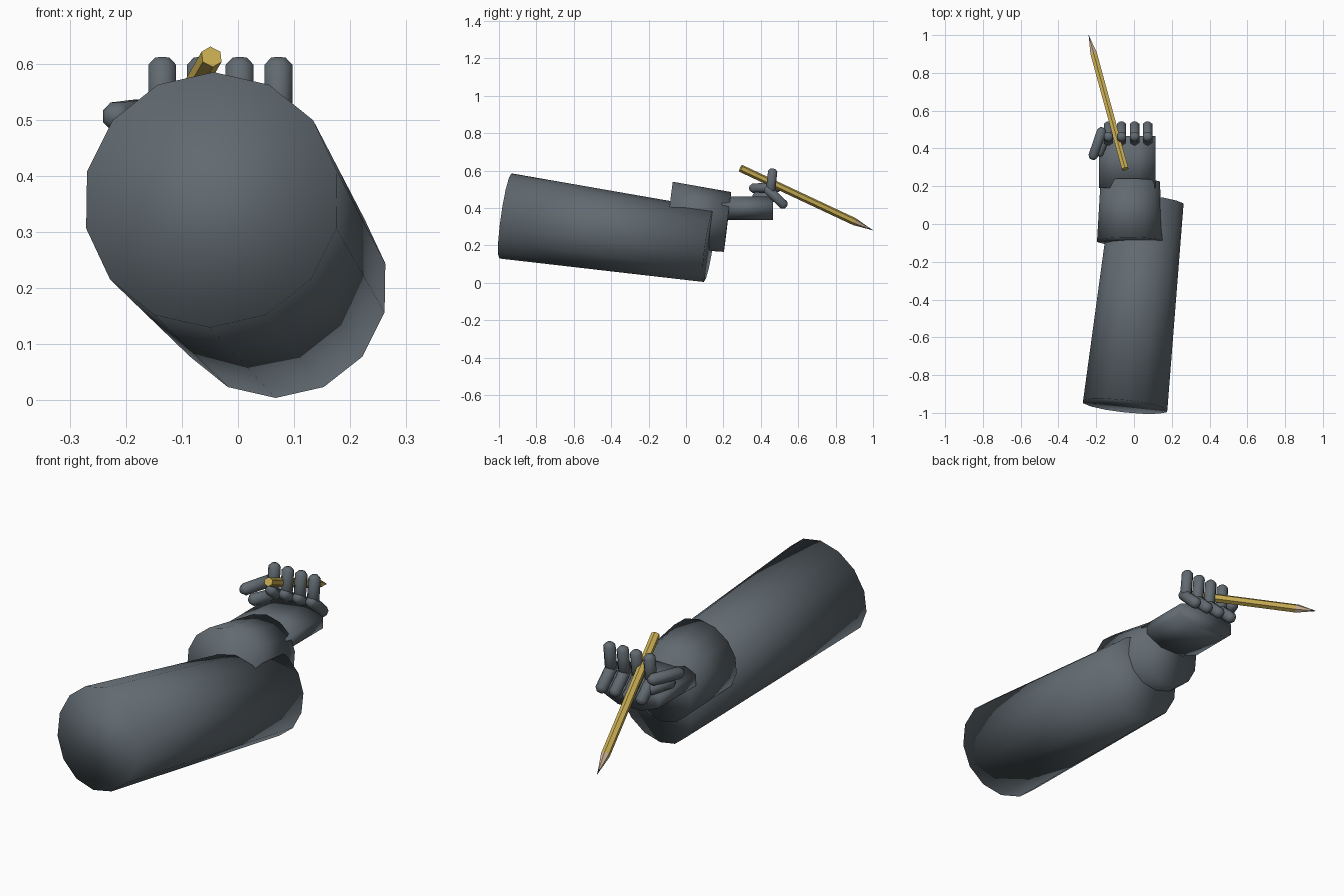
import bpy, bmesh, math
from mathutils import Vector

cube = bpy.data.objects.get("Cube")
if cube:
    bpy.data.objects.remove(cube, do_unlink=True)


def material(name, color):
    m = bpy.data.materials.new(name)
    m.use_nodes = True
    m.diffuse_color = (*color, 1)
    m.node_tree.nodes["Principled BSDF"].inputs["Base Color"].default_value = (*color, 1)
    return m


grey = material("slate grey", (0.12, 0.145, 0.165))
yellow = material("pencil yellow", (0.6, 0.43, 0.09))
wood = material("bare wood", (0.56, 0.42, 0.28))
lead = material("dark lead", (0.04, 0.04, 0.045))


def tube(name, start, end, profile, sides, mat, smooth=True, flatten=1, turn=0.0):
    """Lofted rings along an axis; profile holds (distance fraction, radius)."""
    start, end = Vector(start), Vector(end)
    axis = end - start
    side = axis.cross(Vector((0, 0, 1))).normalized()
    up = side.cross(axis).normalized()
    bm = bmesh.new()
    rings = []
    for t, r in profile:
        ring = []
        for i in range(sides):
            a = math.tau * (i + turn) / sides
            offset = up * math.cos(a) * r * flatten + side * math.sin(a) * r
            ring.append(bm.verts.new(start + axis * t + offset))
        rings.append(ring)
    for lower, upper in zip(rings, rings[1:]):
        for i in range(sides):
            j = (i + 1) % sides
            bm.faces.new((lower[i], lower[j], upper[j], upper[i]))
    bm.faces.new(rings[0])
    bm.faces.new(rings[-1])
    bmesh.ops.recalc_face_normals(bm, faces=bm.faces[:])
    for f in bm.faces:
        f.smooth = smooth
    mesh = bpy.data.meshes.new(name)
    bm.to_mesh(mesh)
    bm.free()
    mesh.materials.append(mat)
    obj = bpy.data.objects.new(name, mesh)
    bpy.context.collection.objects.link(obj)
    return obj


def bone(name, start, end):
    """Finger segment with chamfered ends."""
    tube(name, start, end, [(0, 0.014), (0.1, 0.027), (0.9, 0.027), (1, 0.014)],
         8, grey, turn=0.5)


# Arm, cuff and palm
tube("forearm", (-0.047, -0.965, 0.357), (0.07, 0.123, 0.2),
     [(0, 0.23), (1, 0.198)], 14, grey)
tube("wrist_cuff", (-0.022, -0.092, 0.363), (-0.02, 0.222, 0.325),
     [(0, 0.178), (1, 0.161)], 14, grey)
tube("palm", (-0.035, 0.19, 0.398), (-0.035, 0.465, 0.398),
     [(0, 0.162), (1, 0.162)], 8, grey, flatten=0.42, turn=0.5)

# Four curled fingers
for i in range(4):
    x = -0.135 + 0.069 * i
    bone(f"finger_base_{i + 1}", (x, 0.535, 0.405), (x, 0.425, 0.51))
    bone(f"finger_tip_{i + 1}", (x, 0.45, 0.475), (x, 0.465, 0.61))

# Thumb
bone("thumb_base", (-0.19, 0.36, 0.46), (-0.145, 0.49, 0.455))
bone("thumb_tip", (-0.223, 0.342, 0.505), (-0.165, 0.51, 0.512))

# Pencil, split along one axis
tail, point = Vector((-0.047, 0.292, 0.612)), Vector((-0.24, 1.0, 0.28))
neck, lead_start = tail.lerp(point, 0.86), tail.lerp(point, 0.965)
tube("pencil_body", tail, neck, [(0, 0.02), (1, 0.02)], 6, yellow, smooth=False)
tube("pencil_wood", neck, lead_start, [(0, 0.02), (1, 0.005)], 6, wood, smooth=False)
tube("pencil_lead", lead_start, point, [(0, 0.005), (1, 0.0005)], 6, lead, smooth=False)
